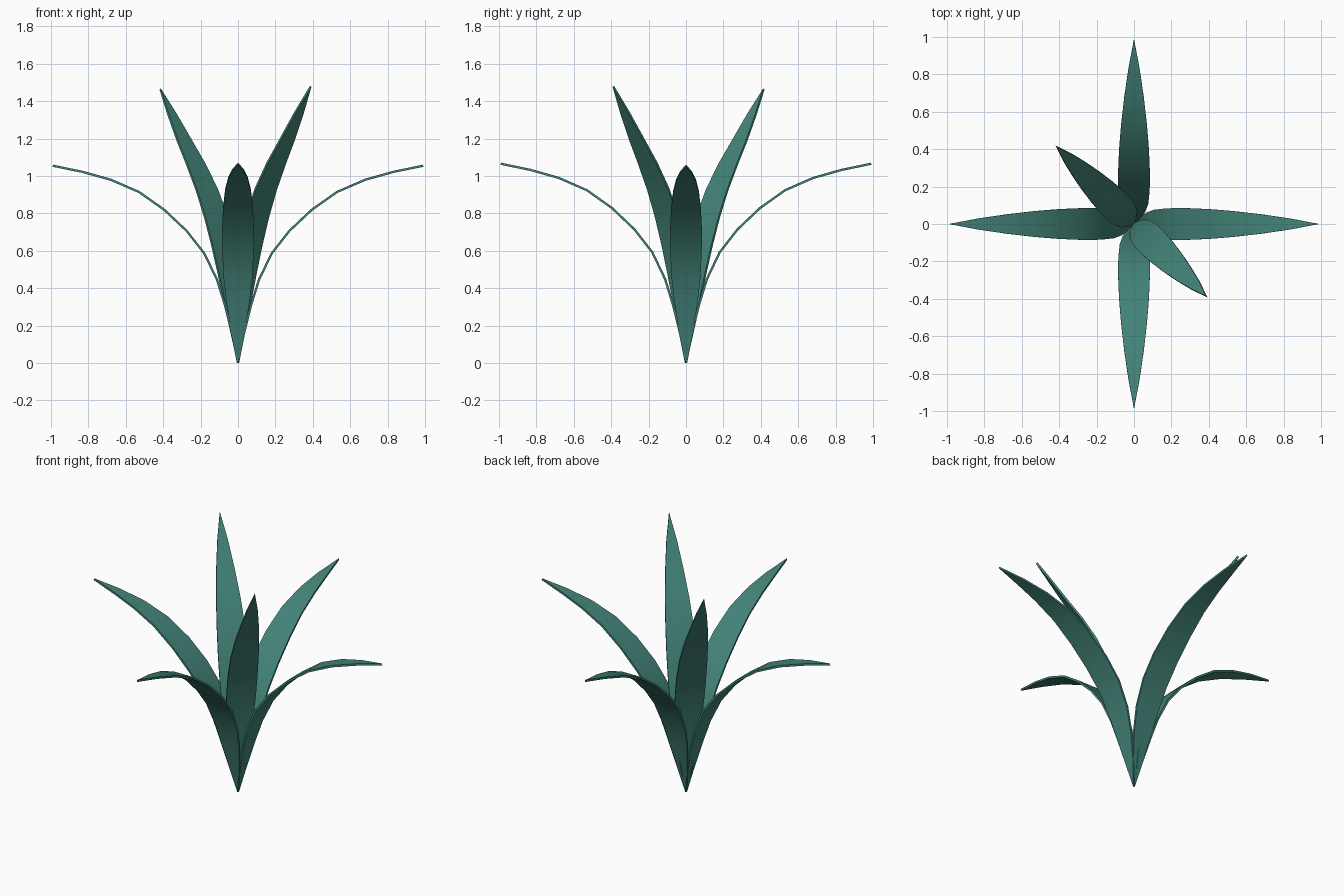
import bpy, bmesh, math
from mathutils import Matrix

cube = bpy.data.objects.get("Cube")
if cube:
    bpy.data.objects.remove(cube, do_unlink=True)

green = bpy.data.materials.new("teal_green")
green.use_nodes = True
colour = (0.055, 0.225, 0.185, 1)
green.diffuse_color = colour
green.node_tree.nodes["Principled BSDF"].inputs["Base Color"].default_value = colour

# Half widths along a leaf, and (radius, height) midribs
WIDTHS = [0, .033, .06, .076, .084, .085, .08, .069, .052, .03, 0]
ARCHED = [(0, 0), (.03, .15), (.07, .31), (.112, .445), (.18, .586), (.275, .707),
          (.395, .82), (.53, .915), (.68, .98), (.83, 1.022), (.99, 1.055)]
UPRIGHT = [(0, 0), (.013, .16), (.033, .32), (.06, .48), (.097, .635), (.146, .785),
           (.21, .93), (.29, 1.07), (.378, 1.205), (.465, 1.345), (.55, 1.48)]


def leaf(name, path, angle, tilt=0, lift=1):
    """Flat tapering blade swept along a midrib, then turned about z."""
    bm = bmesh.new()
    rows = []
    for (r, z), w in zip(path, WIDTHS):
        sides = (-w, 0, w) if w else (0,)
        rows.append([bm.verts.new((r, s, z * lift)) for s in sides])
    for a, b in zip(rows, rows[1:]):
        for i in range(2):
            quad = [a[min(i, len(a) - 1)], a[min(i + 1, len(a) - 1)],
                    b[min(i + 1, len(b) - 1)], b[min(i, len(b) - 1)]]
            bm.faces.new(list(dict.fromkeys(quad)))
    bmesh.ops.recalc_face_normals(bm, faces=bm.faces)
    bm.transform(Matrix.Rotation(math.radians(angle), 4, 'Z')
                 @ Matrix.Rotation(math.radians(tilt), 4, 'Y'))
    mesh = bpy.data.meshes.new(name)
    bm.to_mesh(mesh)
    bm.free()
    mesh.materials.append(green)
    obj = bpy.data.objects.new(name, mesh)
    bpy.context.collection.objects.link(obj)
    # Give the blade a thin body
    solid = obj.modifiers.new("thickness", 'SOLIDIFY')
    solid.thickness = 0.012
    solid.offset = 0
    bpy.ops.object.select_all(action='DESELECT')
    obj.select_set(True)
    bpy.context.view_layer.objects.active = obj
    bpy.ops.object.modifier_apply(modifier="thickness")
    bpy.ops.object.shade_smooth_by_angle(angle=math.radians(40))


# Four arching outer leaves
leaf("left_leaf", ARCHED, 0)
leaf("back_leaf", ARCHED, 90, lift=1.01)
leaf("right_leaf", ARCHED, 180)
leaf("front_leaf", ARCHED, 270, lift=1.01)

# Two upright inner leaves
leaf("front_inner_leaf", UPRIGHT, -45)
leaf("back_inner_leaf", UPRIGHT, 135, tilt=1.5)
